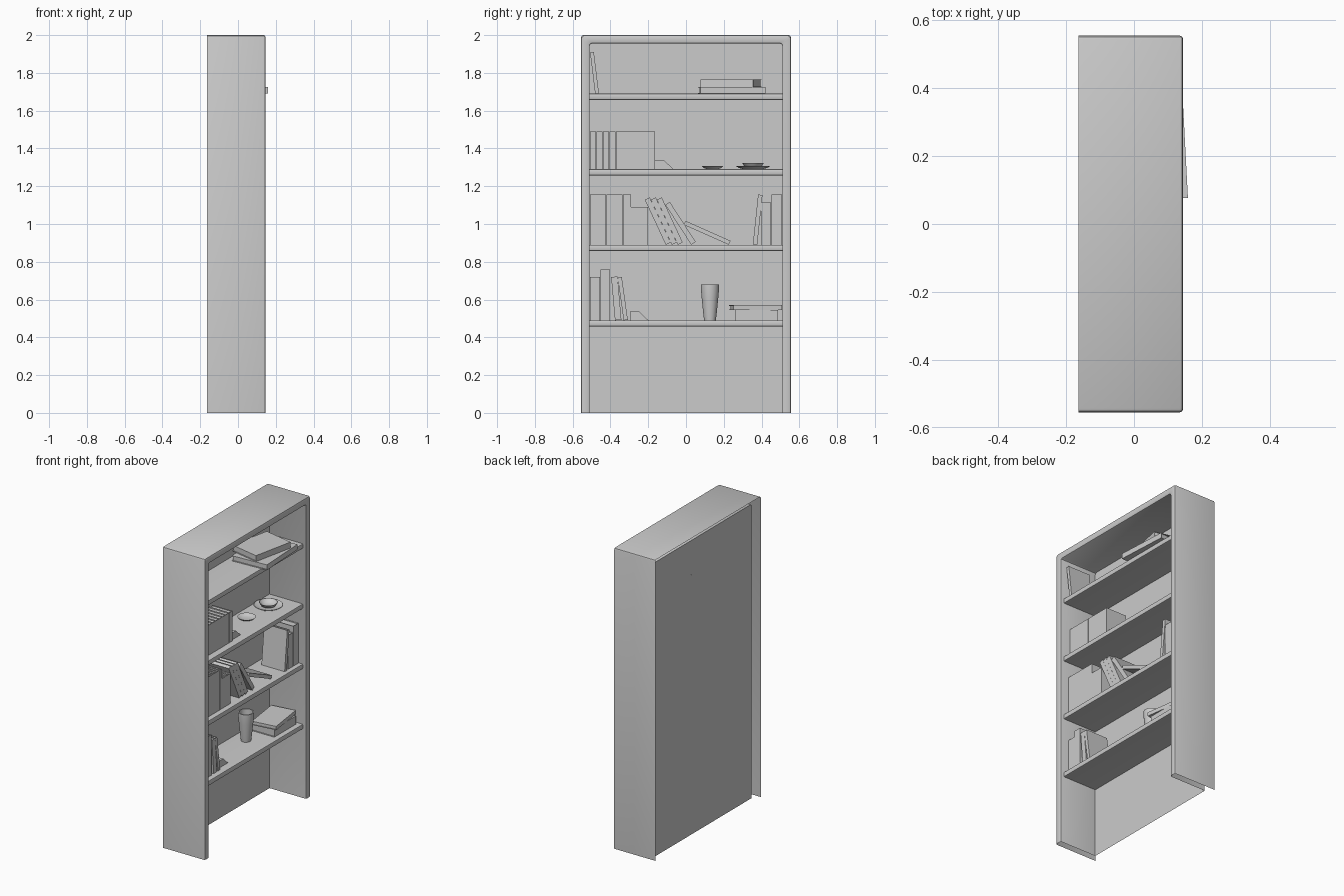
import bpy, bmesh
from math import radians, sin, cos, pi
from mathutils import Matrix, Vector

if "Cube" in bpy.data.objects:
    bpy.data.objects.remove(bpy.data.objects["Cube"])


def finish(name, bm, smooth=None):
    bmesh.ops.recalc_face_normals(bm, faces=bm.faces)
    me = bpy.data.meshes.new(name)
    bm.to_mesh(me)
    bm.free()
    ob = bpy.data.objects.new(name, me)
    bpy.context.collection.objects.link(ob)
    if smooth:
        bpy.ops.object.select_all(action='DESELECT')
        ob.select_set(True)
        bpy.context.view_layer.objects.active = ob
        bpy.ops.object.shade_smooth_by_angle(angle=radians(smooth))
    return ob


def add_box(bm, lo, hi, m):
    lo, hi = Vector(lo), Vector(hi)
    t = m @ Matrix.Translation((lo + hi) / 2) @ Matrix.Diagonal((*(hi - lo), 1))
    bmesh.ops.create_cube(bm, size=1, matrix=t)


def prism(name, pts, extrude, smooth=None):
    bm = bmesh.new()
    f = bm.faces.new([bm.verts.new(p) for p in pts])
    r = bmesh.ops.extrude_face_region(bm, geom=[f], use_keep_orig=True)
    vs = [v for v in r['geom'] if isinstance(v, bmesh.types.BMVert)]
    bmesh.ops.translate(bm, verts=vs, vec=extrude)
    return finish(name, bm, smooth)


def lathe(name, profile, x, y, z, n=24):
    bm = bmesh.new()
    rings = [[bm.verts.new((x + r * cos(2 * pi * i / n), y + r * sin(2 * pi * i / n), z + h))
              for i in range(n)] for r, h in profile]
    for a, b in zip(rings, rings[1:]):
        for i in range(n):
            j = (i + 1) % n
            bm.faces.new((a[i], a[j], b[j], b[i]))
    bm.faces.new(rings[0])
    bm.faces.new(rings[-1])
    return finish(name, bm, 40)


def book_mesh(name, t, h, d, m):
    # spine on +x, two cover boards, inset page block
    c, g = min(0.003, t * 0.14), 0.005
    bm = bmesh.new()
    add_box(bm, (-d / 2, 0, 0), (d / 2 - c, c, h), m)
    add_box(bm, (-d / 2, t - c, 0), (d / 2 - c, t, h), m)
    add_box(bm, (d / 2 - c, 0, 0), (d / 2, t, h), m)
    add_box(bm, (-d / 2 + g, c, g), (d / 2 - c, t - c, h - g), m)
    return finish(name, bm)


def standing_book(name, y, z, t, h, d=0.16, front=0.085, lean=0):
    # y is the resting lower corner; positive lean tips towards -y
    m = Matrix.Translation((front - d / 2, y, z)) @ Matrix.Rotation(radians(lean), 4, 'X')
    if lean < 0:
        m = m @ Matrix.Translation((0, -t, 0))
    return book_mesh(name, t, h, d, m)


def lying_book(name, x, y, z, t, h, d, turn):
    m = (Matrix.Translation((x, y, z)) @ Matrix.Rotation(radians(turn), 4, 'Z')
         @ Matrix.Translation((0, h / 2, 0)) @ Matrix.Rotation(pi / 2, 4, 'X'))
    return book_mesh(name, t, h, d, m)


# Case: inverted U swept through inset stations, rounded front lip, open behind
BACK, FRONT, W, H, T = -0.163, 0.145, 0.555, 2.0, 0.045
PANEL = -0.125


def u_loop(d):
    y, z, r = W - d, H - d, 0.012
    half = [(y, 0)] + [(y - r + r * cos(a), z - r + r * sin(a)) for a in (0, pi / 4, pi / 2)]
    return half + [(-p, q) for p, q in reversed(half)]


bm = bmesh.new()
loops = []
for x, d in [(BACK, 0), (FRONT - 0.01, 0), (FRONT - 0.003, 0.003), (FRONT, 0.01),
             (FRONT, T - 0.008), (FRONT - 0.003, T - 0.002), (FRONT - 0.008, T), (PANEL, T)]:
    loops.append([bm.verts.new((x, y, z)) for y, z in u_loop(d)])
for a, b in zip(loops, loops[1:]):
    for i in range(len(a) - 1):
        bm.faces.new((a[i], a[i + 1], b[i + 1], b[i]))
bm.faces.new(loops[-1])  # back panel
finish("bookcase_frame", bm, 35)

# Shelves with softened front edges
SHELF = [0.49, 0.89, 1.29, 1.69]
for i, z in enumerate(SHELF):
    b, f = z - 0.033, 0.12
    prof = [(PANEL, b), (f - 0.008, b), (f - 0.002, b + 0.002), (f, b + 0.008),
            (f, z - 0.008), (f - 0.002, z - 0.002), (f - 0.008, z), (PANEL, z)]
    prism(f"shelf_{i + 1}", [(x, -W + T, q) for x, q in prof], (0, 2 * (W - T), 0), 35)
S1, S2, S3, S4 = SHELF

# Top shelf: leaning book and stack of two
standing_book("top_leaning_book", -0.481, S4, 0.02, 0.22, 0.16, 0.1, 7)
lying_book("top_stack_lower", 0.025, 0.243, S4, 0.035, 0.345, 0.25, 3)
lying_book("top_stack_upper", 0.005, 0.238, S4 + 0.035, 0.04, 0.285, 0.21, -12)

# Third shelf: even row of books
for i in range(10):
    standing_book(f"third_row_book_{i}", -0.509 + i * 0.0345, S3, 0.0335, 0.2, 0.15, 0.075)

# Low wedge bookends
for name, y, z in (("bookend_third", -0.163, S3), ("bookend_first", -0.296, S1)):
    prism(name, [(-0.06, y + a, z + b) for a, b in
                 ((0, 0), (0.097, 0), (0.048, 0.046), (0, 0.046))], (0.125, 0, 0))

# Crockery
bowl = [(0.028, 0), (0.045, 0.006), (0.056, 0.016), (0.052, 0.016), (0.04, 0.008), (0.022, 0.004)]
lathe("small_bowl", bowl, -0.035, 0.14, S3)
lathe("plate", [(0.05, 0), (0.075, 0.007), (0.09, 0.016), (0.087, 0.018), (0.07, 0.01), (0.045, 0.005)],
      -0.025, 0.355, S3)
lathe("plate_bowl", [(0.03, 0.005), (0.045, 0.014), (0.058, 0.034), (0.054, 0.034), (0.04, 0.018), (0.022, 0.011)],
      -0.025, 0.355, S3)

# Second shelf: row, shorter row, leaning books
for i in range(10):
    standing_book(f"second_row_book_{i}", -0.509 + i * 0.0218, S2, 0.0212, 0.265)
for i in range(4):
    standing_book(f"second_short_book_{i}", -0.29 + i * 0.0225, S2, 0.0218, 0.2)
for i in range(3):
    standing_book(f"second_tilted_book_{i}", -0.107 + i * 0.032, S2, 0.0285, 0.263, lean=25)
standing_book("second_steep_book", 0.028, S2, 0.028, 0.252, lean=33)
standing_book("second_fallen_book", 0.226, S2, 0.023, 0.26, lean=66)
standing_book("second_right_leaning_book", 0.377, S2, 0.023, 0.265, 0.17, 0.095, -6)
standing_book("second_right_book_a", 0.398, S2, 0.052, 0.225, 0.17, 0.09)
standing_book("second_right_book_b", 0.453, S2, 0.055, 0.265, 0.17, 0.09)

# First shelf: books, vase and stack
standing_book("first_book_a", -0.508, S1, 0.054, 0.23)
standing_book("first_book_b", -0.452, S1, 0.05, 0.27)
standing_book("first_tilted_book_a", -0.376, S1, 0.034, 0.23, lean=5)
standing_book("first_tilted_book_b", -0.33, S1, 0.022, 0.23, lean=8)
lathe("vase", [(0.031, 0), (0.036, 0.04), (0.044, 0.12), (0.048, 0.165), (0.048, 0.19),
               (0.041, 0.19), (0.04, 0.15), (0.03, 0.02)], -0.03, 0.127, S1)
lying_book("first_stack_lower", 0.0, 0.373, S1, 0.055, 0.227, 0.17, 0)
lying_book("first_stack_upper", 0.005, 0.368, S1 + 0.055, 0.025, 0.258, 0.165, 8)
